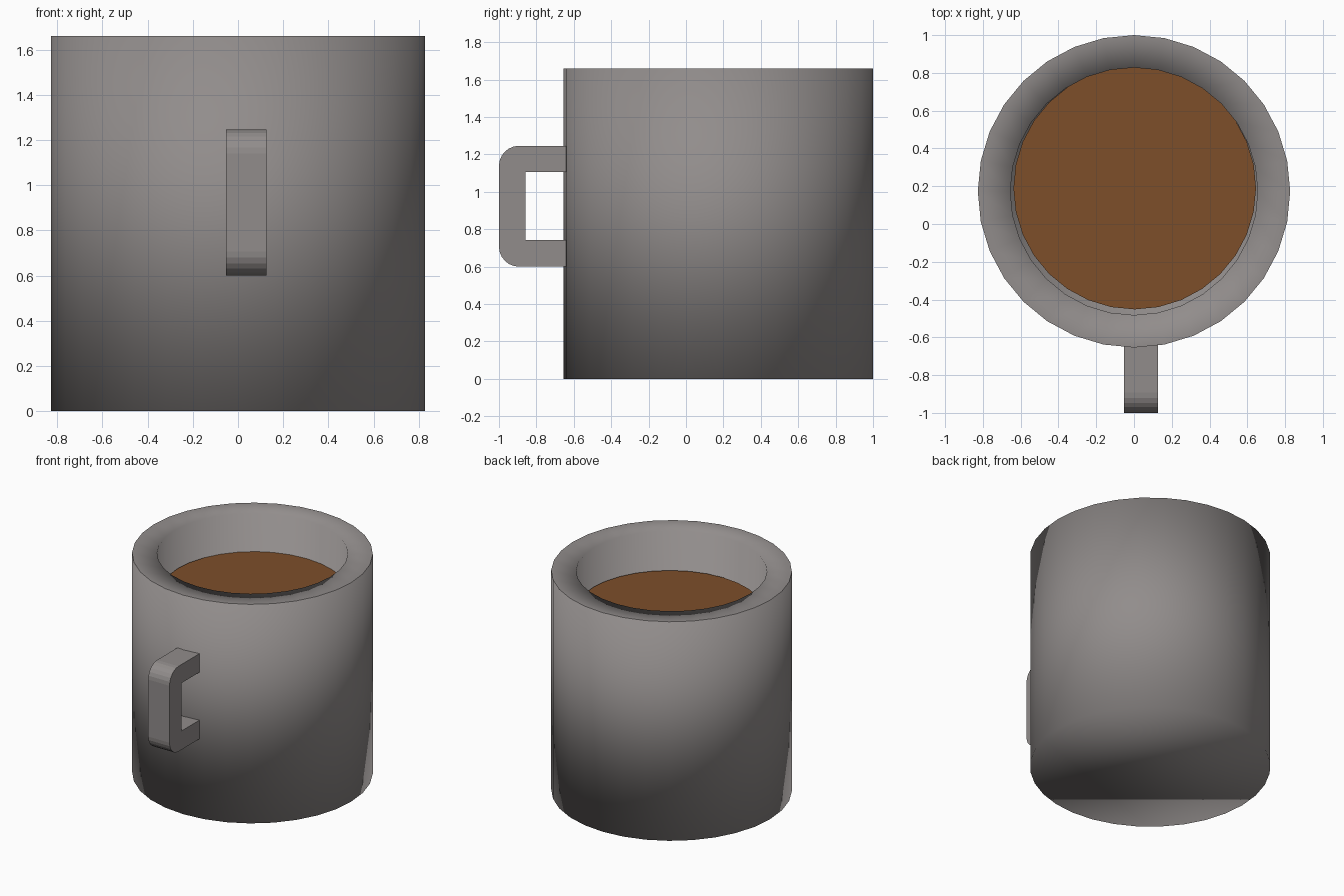
import bpy, bmesh
from math import sin, cos, pi

if "Cube" in bpy.data.objects:
    bpy.data.objects.remove(bpy.data.objects["Cube"])

SIDES = 32


def material(name, rgb):
    mat = bpy.data.materials.new(name)
    mat.diffuse_color = (*rgb, 1)
    mat.use_nodes = True
    mat.node_tree.nodes["Principled BSDF"].inputs["Base Color"].default_value = mat.diffuse_color
    return mat


stoneware = material("warm_grey", (0.285, 0.265, 0.26))
brown = material("coffee_brown", (0.205, 0.077, 0.023))


def finish(name, bm, mat, smooth=False):
    bmesh.ops.recalc_face_normals(bm, faces=bm.faces)
    mesh = bpy.data.meshes.new(name)
    bm.to_mesh(mesh)
    bm.free()
    mesh.materials.append(mat)
    for p in mesh.polygons:
        p.use_smooth = smooth
    obj = bpy.data.objects.new(name, mesh)
    bpy.context.collection.objects.link(obj)
    return obj


def ring(bm, r, z):
    return [bm.verts.new((r * cos(2 * pi * i / SIDES), r * sin(2 * pi * i / SIDES), z))
            for i in range(SIDES)]


# Mug body: outer wall, flat rim, inner wall and floor, softly shaded
bm = bmesh.new()
rings = [ring(bm, r, z) for r, z in [(0.827, 0), (0.827, 1.66), (0.655, 1.66), (0.655, 0.17)]]
for a, b in zip(rings, rings[1:]):
    for i in range(SIDES):
        j = (i + 1) % SIDES
        bm.faces.new((a[i], a[j], b[j], b[i]))
bm.faces.new(rings[0])
bm.faces.new(rings[-1])
mug = finish("mug_body", bm, stoneware, smooth=True)
mug.location = (0, 0.173, 0)

# Crisp outer lip: the rim faces straight up at its outer edge, all else stays soft
mesh = mug.data
normals = [n.vector.copy() for n in mesh.corner_normals]
for p in mesh.polygons:
    if p.normal.z > 0.9 and p.center.z > 1.6:
        for k in p.loop_indices:
            if mesh.vertices[mesh.loops[k].vertex_index].co.xy.length > 0.8:
                normals[k] = (0, 0, 1)
mesh.normals_split_custom_set(normals)

# Coffee surface, slightly off centre
bm = bmesh.new()
bm.faces.new(ring(bm, 0.642, 0))
coffee = finish("coffee", bm, brown)
coffee.location = (0.004, 0.19, 1.37)


# Handle: C-shaped side profile with rounded outer corners, extruded across x
def corner(y, z, r, start, steps=6):
    return [(y + r * cos(start + pi / 2 * k / steps), z + r * sin(start + pi / 2 * k / steps))
            for k in range(steps + 1)]


R = 0.107
profile = [(-0.64, 1.246)]
profile += corner(-1 + R, 1.246 - R, R, pi / 2)
profile += corner(-1 + R, 0.6 + R, R, pi)
profile += [(-0.64, 0.6), (-0.64, 0.742), (-0.858, 0.742), (-0.858, 1.105), (-0.64, 1.105)]
bm = bmesh.new()
side = bm.faces.new([bm.verts.new((-0.053, y, z)) for y, z in profile])
ext = bmesh.ops.extrude_face_region(bm, geom=[side], use_keep_orig=True)
bmesh.ops.translate(bm, vec=(0.179, 0, 0),
                    verts=[v for v in ext["geom"] if isinstance(v, bmesh.types.BMVert)])
finish("handle", bm, stoneware)
